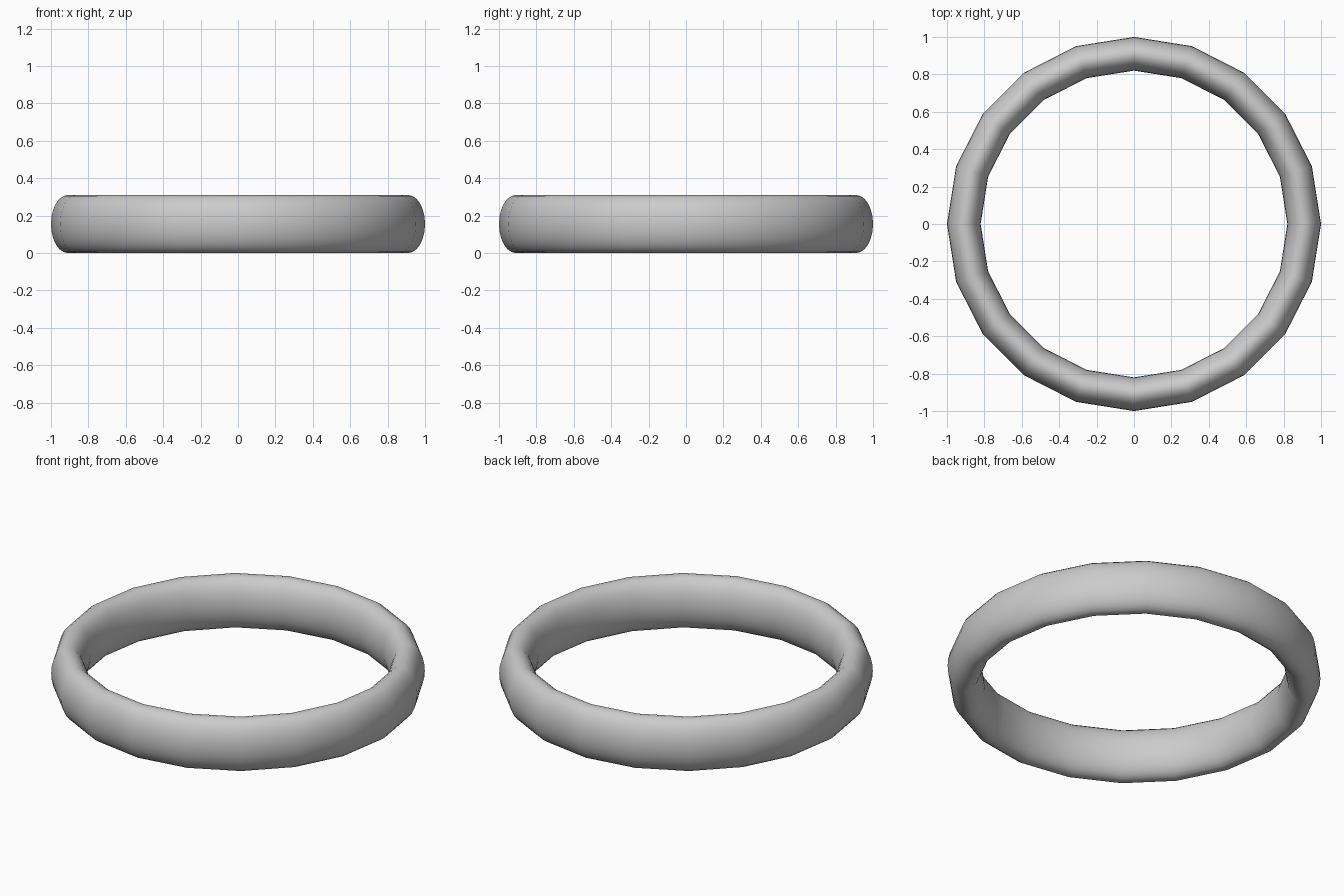
import bpy, bmesh
from math import cos, sin, tau

if "Cube" in bpy.data.objects:
    bpy.data.objects.remove(bpy.data.objects["Cube"])

# Ring: an oval section swept around 20 straight-sided steps
AROUND, SECTION = 20, 24
MID_R, HALF_W, HALF_H = 0.91, 0.09, 0.155

bm = bmesh.new()
loops = []
for i in range(AROUND):
    a = tau * i / AROUND
    loop = []
    for j in range(SECTION):
        t = tau * j / SECTION
        r = MID_R + HALF_W * cos(t)
        loop.append(bm.verts.new((r * cos(a), r * sin(a), HALF_H + HALF_H * sin(t))))
    loops.append(loop)

for i in range(AROUND):
    p, q = loops[i], loops[(i + 1) % AROUND]
    for j in range(SECTION):
        k = (j + 1) % SECTION
        bm.faces.new((p[j], q[j], q[k], p[k])).smooth = True
bmesh.ops.recalc_face_normals(bm, faces=bm.faces)

mesh = bpy.data.meshes.new("ring_band")
bm.to_mesh(mesh)
bm.free()
bpy.context.collection.objects.link(bpy.data.objects.new("ring_band", mesh))
